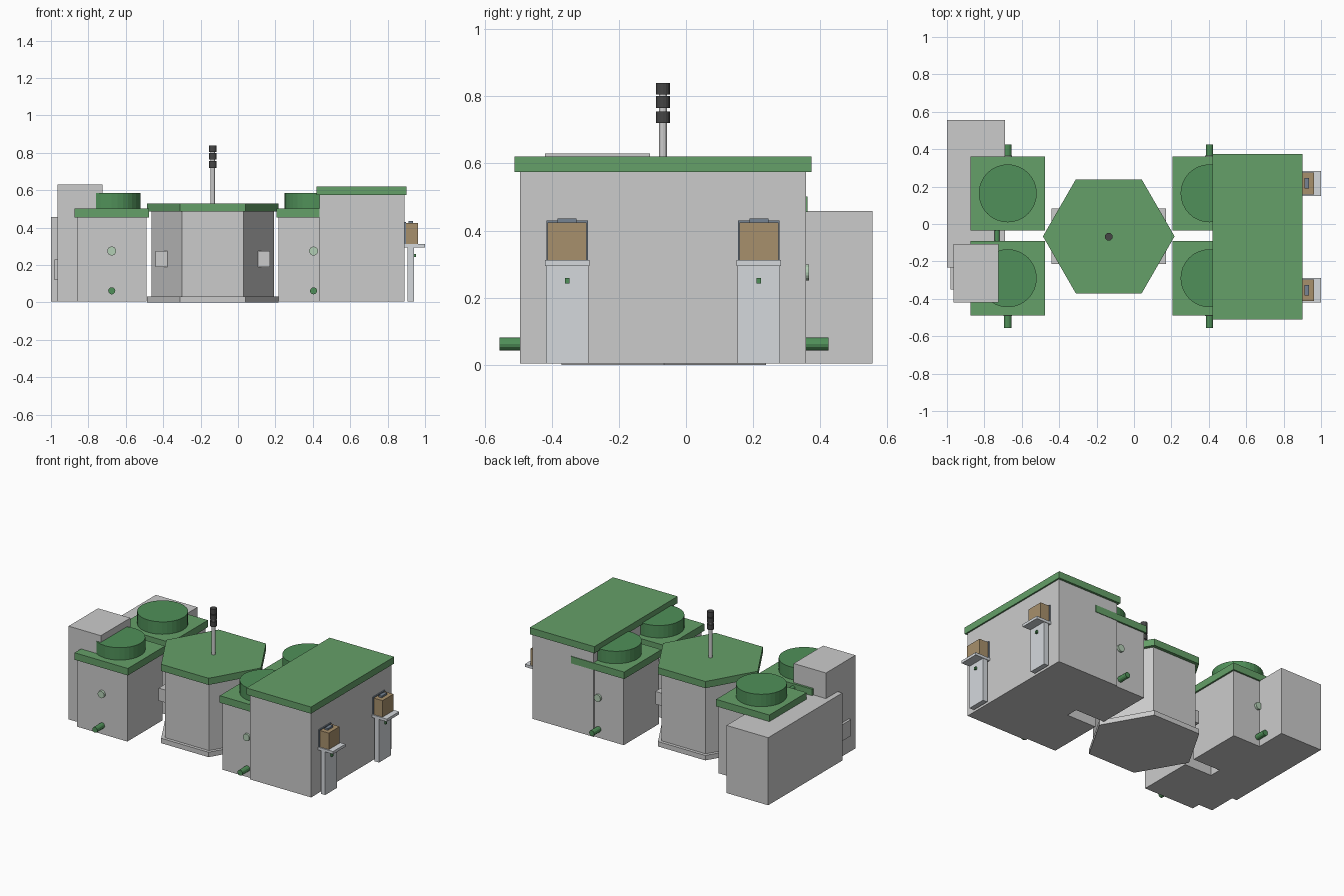
import bpy, bmesh, math

if "Cube" in bpy.data.objects:
    bpy.data.objects.remove(bpy.data.objects["Cube"])


def mat(name, rgb):
    m = bpy.data.materials.new(name)
    m.diffuse_color = (*rgb, 1)
    m.use_nodes = True
    m.node_tree.nodes["Principled BSDF"].inputs["Base Color"].default_value = m.diffuse_color
    return m


GREEN = mat("green", (0.13, 0.35, 0.14))
DEEP = mat("deep_green", (0.08, 0.28, 0.10))
PALE = mat("pale_green", (0.45, 0.62, 0.46))
DARK = mat("dark_grey", (0.06, 0.06, 0.06))
LIGHT = mat("light_metal", (0.66, 0.69, 0.72))
TAN = mat("tan", (0.39, 0.28, 0.15))
SLATE = mat("slate", (0.18, 0.23, 0.29))


def finish(name, bm, m):
    me = bpy.data.meshes.new(name)
    bm.to_mesh(me)
    bm.free()
    ob = bpy.data.objects.new(name, me)
    bpy.context.collection.objects.link(ob)
    if m:
        me.materials.append(m)
    return ob


def box(name, x, y, z, m=None):
    bm = bmesh.new()
    bmesh.ops.create_cube(bm, size=1)
    for v in bm.verts:
        v.co = [(a[0] + a[1]) / 2 + c * (a[1] - a[0]) for a, c in zip((x, y, z), v.co)]
    return finish(name, bm, m)


def prism(name, loc, r, h, n, m=None, along_y=False):
    """Cylinder or prism starting at loc, running up z or along +y."""
    bm = bmesh.new()
    bmesh.ops.create_cone(bm, cap_ends=True, segments=n, radius1=r, radius2=r, depth=h)
    for v in bm.verts:
        a, b, c = v.co.x, v.co.y, v.co.z + h / 2
        v.co = (loc[0] + a, loc[1] + c, loc[2] - b) if along_y else (loc[0] + a, loc[1] + b, loc[2] + c)
    return finish(name, bm, m)


def hexagon(name, r, z0, z1, m=None):
    ob = prism(name, (0, 0, z0), r, z1 - z0, 6, m)
    ob.rotation_euler.z = math.pi / 6   # corners onto the x axis
    ob.location = (-0.135, -0.066, 0)
    return ob


# main block with overhanging roof
box("main_block", (0.435, 0.89), (-0.495, 0.358), (0.004, 0.575))
box("main_roof", (0.42, 0.90), (-0.511, 0.373), (0.575, 0.62), GREEN)

# four square tanks with lid, hatch, pipe and port
for cx in (-0.675, 0.404):
    for cy, s in ((-0.29, -1), (0.164, 1)):
        box("tank_body", (cx - 0.187, cx + 0.187), (cy - 0.187, cy + 0.187), (0.004, 0.455))
        box("tank_lid", (cx - 0.198, cx + 0.198), (cy - 0.198, cy + 0.198), (0.455, 0.502), GREEN)
        prism("tank_hatch", (cx, cy, 0.502), 0.155, 0.083, 32, DEEP)
        y0 = cy - 0.265 if s < 0 else cy + 0.10
        prism("drain_pipe", (cx, y0, 0.062), 0.019, 0.16, 12, DEEP, True)
        y1 = cy - 0.202 if s < 0 else cy + 0.18
        prism("tank_port", (cx, y1, 0.275), 0.024, 0.022, 16, PALE, True)
prism("link_pipe", (-0.732, -0.11, 0.475), 0.014, 0.1, 12, DEEP, True)

# boxes at the left end
box("rear_box", (-1.0, -0.69), (-0.232, 0.556), (0.004, 0.458))
box("tall_box", (-0.965, -0.725), (-0.42, -0.107), (0.004, 0.63))
box("side_panel", (-0.982, -0.96), (-0.35, -0.22), (0.12, 0.23))

# hexagonal centre
hexagon("hex_base", 0.352, 0.0, 0.033)
hexagon("hex_body", 0.328, 0.033, 0.485)
hexagon("hex_lid", 0.352, 0.485, 0.53, GREEN)
for s in (-1, 1):
    xs = sorted((-0.135 + s * 0.20, -0.135 + s * 0.306))
    box("corner_panel", xs, (-0.213, 0.082), (0.19, 0.275))

# antenna
prism("antenna_pole", (-0.135, -0.068, 0.53), 0.012, 0.30, 12)
for z in (0.72, 0.765, 0.805):
    prism("antenna_ring", (-0.135, -0.068, z), 0.021, 0.035, 16, DARK)

# two wall stands carrying crates on the right end
for cy in (-0.354, 0.217):
    def stand(name, x, w, z, m):
        box(name, x, (cy - w, cy + w), z, m)
    stand("stand_leg", (0.907, 0.94), 0.063, (0.004, 0.295), LIGHT)
    stand("stand_shelf", (0.888, 1.0), 0.066, (0.295, 0.313), LIGHT)
    stand("stand_knob", (0.938, 0.952), 0.007, (0.242, 0.259), DEEP)
    stand("crate", (0.892, 0.963), 0.058, (0.313, 0.424), TAN)
    stand("crate_back", (0.888, 0.898), 0.062, (0.313, 0.43), SLATE)
    stand("crate_handle", (0.912, 0.936), 0.028, (0.424, 0.436), SLATE)
